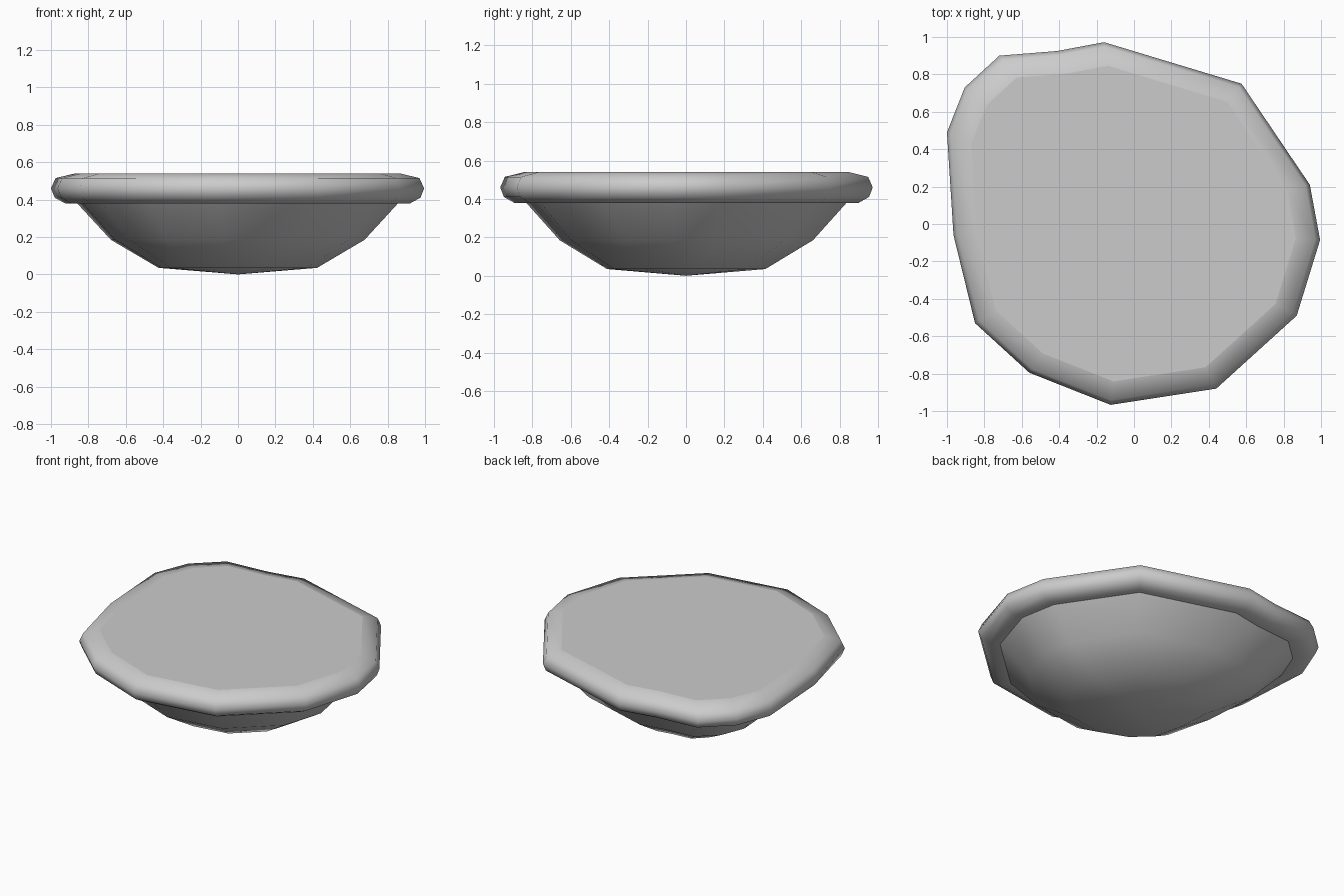
import bpy, bmesh

if "Cube" in bpy.data.objects:
    bpy.data.objects.remove(bpy.data.objects["Cube"])

# irregular outline of the slab, seen from above
OUTLINE = [(0.995, -0.085), (0.94, 0.21), (0.575, 0.75), (-0.16, 0.972),
           (-0.41, 0.925), (-0.72, 0.90), (-0.905, 0.73), (-1.0, 0.49),
           (-0.965, -0.06), (-0.85, -0.53), (-0.56, -0.795), (-0.125, -0.967),
           (0.44, -0.88), (0.87, -0.49)]


def stacked(name, profile, tip=None):
    """Loft scaled copies of the outline through (scale, z) pairs."""
    bm = bmesh.new()
    rings = [[bm.verts.new((x * s, y * s, z)) for x, y in OUTLINE]
             for s, z in profile]
    n = len(OUTLINE)
    for a, b in zip(rings, rings[1:]):
        for i in range(n):
            j = (i + 1) % n
            bm.faces.new((a[i], a[j], b[j], b[i]))
    if tip is None:
        bm.faces.new(rings[0])
    else:
        point = bm.verts.new((0, 0, tip))
        for i in range(n):
            bm.faces.new((point, rings[0][i], rings[0][(i + 1) % n]))
    bm.faces.new(rings[-1])
    bmesh.ops.recalc_face_normals(bm, faces=bm.faces)
    for f in bm.faces:
        f.smooth = True
    # keep the flat caps flat
    for f in bm.faces:
        if len(f.verts) == n:
            f.smooth = False
    mesh = bpy.data.meshes.new(name)
    bm.to_mesh(mesh)
    bm.free()
    obj = bpy.data.objects.new(name, mesh)
    bpy.context.collection.objects.link(obj)
    return obj


# rounded flat slab on top
stacked("top_slab", [(0.86, 0.38), (0.925, 0.38), (0.98, 0.41), (1.0, 0.46),
                     (0.975, 0.515), (0.87, 0.54)])

# tapering underside
stacked("underside", [(0.425, 0.035), (0.68, 0.185), (0.86, 0.38)], tip=0.0)
